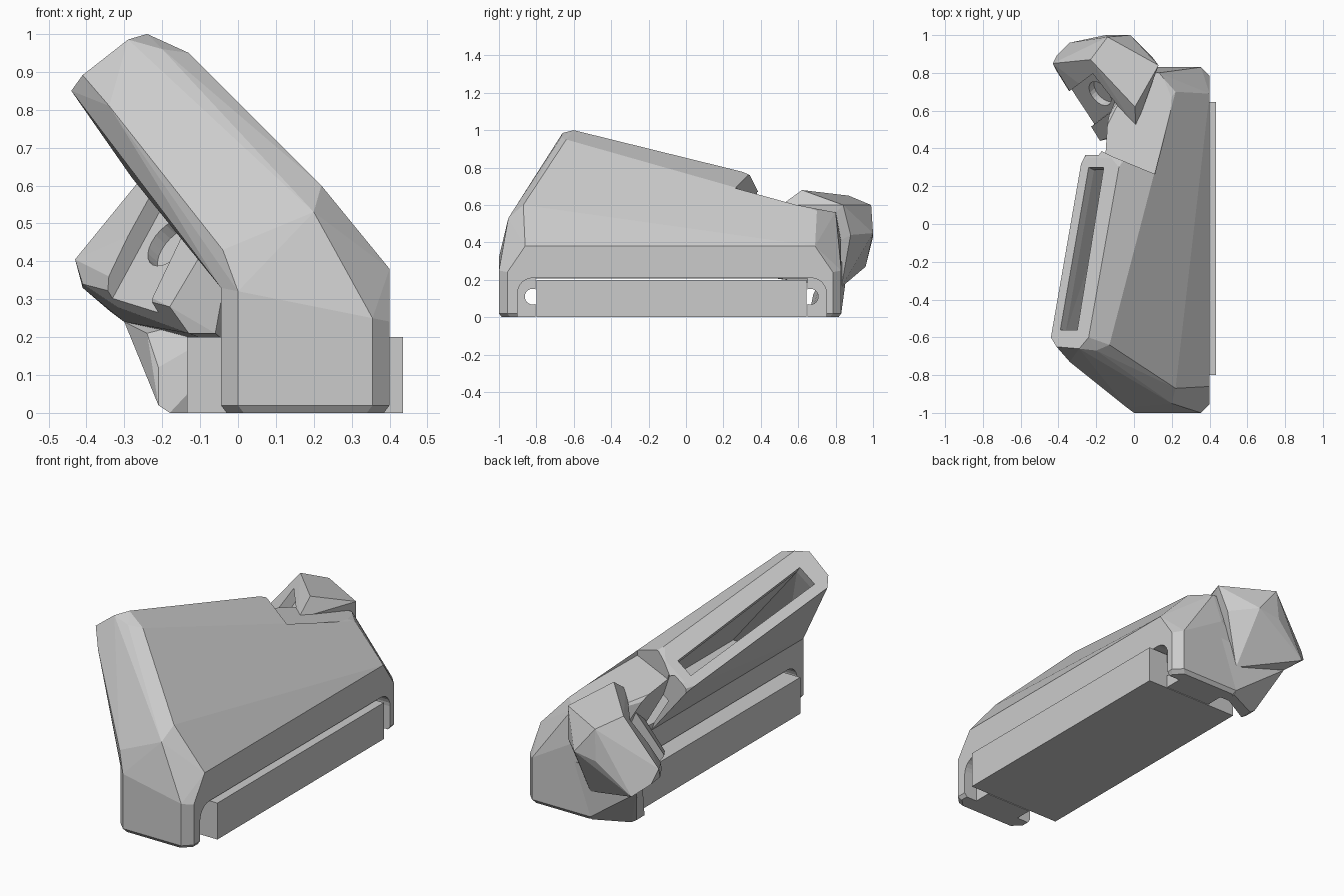
import bpy, bmesh, math
from mathutils import Vector, Matrix

if "Cube" in bpy.data.objects:
    bpy.data.objects.remove(bpy.data.objects["Cube"], do_unlink=True)

grey = bpy.data.materials.new("plain grey")
grey.use_nodes = True
grey.diffuse_color = (0.6, 0.6, 0.6, 1)
grey.node_tree.nodes["Principled BSDF"].inputs["Base Color"].default_value = (0.6, 0.6, 0.6, 1)


def hull(name, points):
    """Faceted solid wrapped around a few corner points."""
    bm = bmesh.new()
    for p in points:
        bm.verts.new(p)
    res = bmesh.ops.convex_hull(bm, input=bm.verts[:])
    loose = [v for v in res["geom_interior"] if isinstance(v, bmesh.types.BMVert)]
    bmesh.ops.delete(bm, geom=loose, context="VERTS")
    bmesh.ops.dissolve_limit(bm, angle_limit=math.radians(2), verts=bm.verts[:], edges=bm.edges[:])
    bmesh.ops.recalc_face_normals(bm, faces=bm.faces[:])
    mesh = bpy.data.meshes.new(name)
    bm.to_mesh(mesh)
    bm.free()
    mesh.materials.append(grey)
    obj = bpy.data.objects.new(name, mesh)
    bpy.context.collection.objects.link(obj)
    return obj


def box(name, x0, x1, y0, y1, z0, z1, frame=Matrix()):
    return hull(name, [frame @ Vector((x, y, z)) for x in (x0, x1) for y in (y0, y1) for z in (z0, z1)])


def rod(name, radius, length, frame):
    ring = [(radius * math.cos(a), radius * math.sin(a)) for a in (math.tau * i / 24 for i in range(24))]
    return hull(name, [frame @ Vector((x, y, s * length)) for x, y in ring for s in (-1, 1)])


def combine(target, tool, operation="DIFFERENCE"):
    tool.hide_render = True
    mod = target.modifiers.new("combine", "BOOLEAN")
    mod.operation, mod.solver, mod.object = operation, "EXACT", tool
    bpy.context.view_layer.objects.active = target
    bpy.ops.object.modifier_apply(modifier=mod.name)
    bpy.data.objects.remove(tool, do_unlink=True)


def octagon(x0, x1, y0, y1, z, c, tilt=0.0):
    """Chamfered rectangle, optionally dropping toward +x."""
    return [(x, y, z - tilt * (x - x0)) for x, y in (
        (x0 + c, y0), (x1 - c, y0), (x1, y0 + c), (x1, y1 - c),
        (x1 - c, y1), (x0 + c, y1), (x0, y1 - c), (x0, y0 + c))]


def on_mouth(x, y):
    return Vector((x, y, 0.85 + 0.75 * (x + 0.44) - 0.38 * (y + 0.6)))


# Hopper: chamfered base, then a leaning duct lofted to the tilted mouth
rim = octagon(-0.045, 0.4, -1, 0.83, 0.33, 0.045, 0.2)
base = octagon(-0.03, 0.385, -0.985, 0.815, 0, 0.045) + octagon(-0.045, 0.4, -1, 0.83, 0.02, 0.045)
hopper = hull("hopper", base + rim)
shoulder = [(0.4, -0.86, 0.38), (0.4, 0.69, 0.38), (0.22, -0.87, 0.6), (-0.13, -0.64, 0.95),
            (-0.04, -0.97, 0.43), (0.2, -0.95, 0.53), (-0.34, -0.73, 0.81), (-0.2, -0.67, 0.96),
            (0.22, 0.7, 0.57), (0.13, 0.8, 0.565), (0.0, 0.8, 0.56), (0.1, 0.83, 0.4)]
mouth = [on_mouth(x, y) for x, y in (
    (-0.44, -0.6), (-0.41, -0.65), (-0.29, -0.66), (-0.24, -0.6),
    (-0.08, 0.30), (-0.12, 0.35), (-0.24, 0.35), (-0.28, 0.32))]
combine(hopper, hull("duct", rim + shoulder + mouth), "UNION")

# Step down behind the mouth, and trim under its overhang
step = ((-0.4, 0.5), (-0.12, 0.36), (0.11, 0.265), (0.22, 0.7), (0.13, 0.9), (-0.4, 0.9))
combine(hopper, hull("step_cutter", [
    (x, y, z) for x, y in step for z in (0.65 - 0.19 * (y - 0.33), 1.2)]))
combine(hopper, hull("overhang_cutter", [
    (x, y, z) for x, z in ((-0.16, 0.67), (-0.05, 0.34), (-0.5, 0.34), (-0.5, 0.67)) for y in (0.365, 0.78)]))

# Slot through the mouth, opening into a hollow inside
facing = Vector((-0.57, 0.29, 0.76))
slot = [on_mouth(x, y) for x, y in ((-0.39, -0.56), (-0.30, -0.56), (-0.16, 0.30), (-0.24, 0.30))]
inner = [p - facing * 0.05 for p in slot]
combine(hopper, hull("slot_cutter", [p + facing * 0.06 for p in slot] + [p - facing * 0.08 for p in slot]))
combine(hopper, hull("cavity_cutter", inner + [(x, y, 0.25) for x in (0.02, 0.33) for y in (-0.88, 0.58)]))

# Arched recesses on both sides, the bar slot and the screw holes
arch = [(-0.9, -0.1), (0.75, -0.1)]
for i in range(7):
    a = math.radians(15 * i)
    arch += [(-0.82 - 0.08 * math.cos(a), 0.13 + 0.08 * math.sin(a)),
             (0.67 + 0.08 * math.cos(a), 0.13 + 0.08 * math.sin(a))]
for x0, x1 in ((0.32, 0.6), (-0.3, 0.04)):
    combine(hopper, hull("arch_cutter", [(x, y, z) for x in (x0, x1) for y, z in arch]))
combine(hopper, box("bar_cutter", -0.5, 0.6, -0.805, 0.65, -0.1, 0.207))
for y in (-0.82, 0.665):
    combine(hopper, rod("hole_cutter", 0.042, 0.5,
                        Matrix.Translation((0.2, y, 0.11)) @ Matrix.Rotation(math.pi / 2, 4, "Y")))

# Bar lying in the slot
box("bar", -0.135, 0.435, -0.8, 0.645, 0, 0.2)

# Rear foot reaching sideways under the nozzle
hull("rear_foot", [
    (-0.18, 0.66, 0), (-0.18, 0.73, 0), (-0.21, 0.66, 0.02), (-0.21, 0.73, 0.02), (0.0, 0.76, 0), (0.0, 0.815, 0),
    (-0.21, 0.68, 0.12), (-0.24, 0.72, 0.21), (-0.3, 0.86, 0.24), (0.1, 0.83, 0.3), (0.1, 0.76, 0.3),
    (0.0, 0.83, 0.02), (-0.18, 0.77, 0.1)])

# Side nozzle with an open channel and a round port
nozzle = hull("nozzle", [
    (0.005, 0.62, 0.68), (-0.23, 0.87, 0.65), (-0.43, 0.85, 0.405), (-0.41, 0.81, 0.34), (-0.32, 0.73, 0.28),
    (-0.18, 0.44, 0.28), (-0.13, 0.46, 0.21), (-0.06, 0.47, 0.21), (0.01, 0.51, 0.6),
    (-0.14, 0.99, 0.6), (-0.02, 1.0, 0.45), (-0.15, 1.0, 0.43), (0.13, 0.84, 0.6), (0.1, 0.88, 0.44),
    (-0.34, 0.96, 0.27), (-0.41, 0.89, 0.33), (-0.3, 0.87, 0.24), (0.0, 0.83, 0.16)])
out = Vector((-0.63, -0.53, 0.56)).normalized()
along = Vector((0.45, 0.34, 0.83))
along = (along - out * along.dot(out)).normalized()
across = along.cross(out)
port = Matrix.Translation((-0.18, 0.69, 0.45)) @ Matrix((across, along, out)).transposed().to_4x4()
combine(nozzle, box("channel_cutter", -0.11, 0.11, -0.45, 0.14, 0, 0.3, port))
combine(nozzle, rod("port_cutter", 0.075, 0.04, port))
